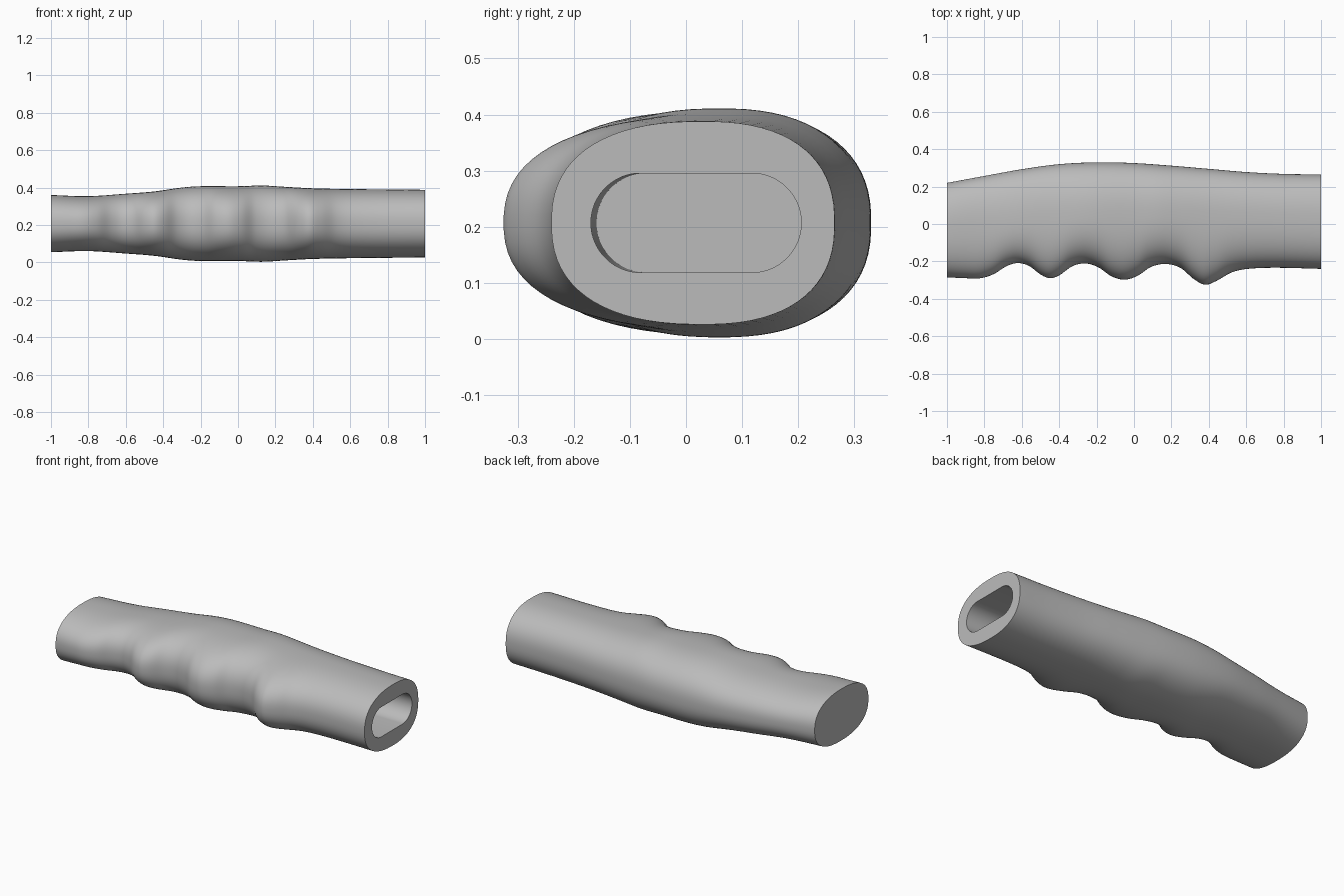
import bpy
import bmesh
import math

cube = bpy.data.objects.get("Cube")
if cube:
    bpy.data.objects.remove(cube, do_unlink=True)

SIDES = 72
RINGS = 140
MID_Z = 0.207
ROUNDNESS = 2.4

# Outline curves along the grip: (x, value)
FRONT = [(-1, -.285), (-.9, -.29), (-.82, -.29), (-.75, -.268), (-.68, -.225), (-.62, -.209),
         (-.56, -.225), (-.5, -.27), (-.45, -.29), (-.4, -.275), (-.33, -.226), (-.26, -.211),
         (-.19, -.232), (-.12, -.28), (-.05, -.298), (.02, -.277), (.09, -.23), (.17, -.214),
         (.25, -.236), (.32, -.295), (.38, -.325), (.44, -.305), (.52, -.26), (.6, -.241),
         (.75, -.234), (1, -.24)]
BACK = [(-1, .22), (-.8, .257), (-.6, .293), (-.4, .32), (-.2, .33), (0, .326),
        (.2, .312), (.4, .295), (.6, .278), (.8, .268), (1, .265)]
HALF_HEIGHT = [(-1, .153), (-.8, .147), (-.6, .16), (-.45, .172), (-.3, .193), (-.2, .2),
               (0, .2), (.13, .204), (.25, .197), (.4, .189), (.6, .185), (1, .181)]
SPINE = [(-1, -.03), (-.4, .04), (.1, .06), (1, .03)]


def sample(curve, x):
    """Smooth cubic interpolation through the points of a curve."""
    last = len(curve) - 1

    def slope(k):
        a, b = curve[max(k - 1, 0)], curve[min(k + 1, last)]
        return (b[1] - a[1]) / (b[0] - a[0])

    i = 0
    while i < last - 1 and x > curve[i + 1][0]:
        i += 1
    (x0, v0), (x1, v1) = curve[i], curve[i + 1]
    w = x1 - x0
    t = (x - x0) / w
    rise = t * t * (3 - 2 * t)
    return (v0 + (v1 - v0) * rise + w * slope(i) * t * (1 - t) ** 2
            - w * slope(i + 1) * t * t * (1 - t))


def rounded(v):
    return math.copysign(abs(v) ** (2 / ROUNDNESS), v)


ANGLES = [2 * math.pi * (i + 0.5) / SIDES for i in range(SIDES)]


def grip_loop(x):
    """Egg-like section: the front half follows the finger grooves."""
    spine, half = sample(SPINE, x), sample(HALF_HEIGHT, x)
    back, front = sample(BACK, x) - spine, spine - sample(FRONT, x)
    return [(x, spine + rounded(math.cos(a)) * (back if math.cos(a) > 0 else front),
             MID_Z + rounded(math.sin(a)) * half) for a in ANGLES]


def slot_loop(x, y):
    """Stadium-shaped section of the socket."""
    radius, straight = 0.0885, 0.099
    return [(x, y + math.copysign(straight, math.cos(a)) + radius * math.cos(a),
             MID_Z + radius * math.sin(a)) for a in ANGLES]


# Outer skin from closed end to open end, then into the socket
loops = [grip_loop(-1 + 2 * i / RINGS) for i in range(RINGS + 1)]
loops += [slot_loop(1, 0.018), slot_loop(-0.7, 0.028)]

bm = bmesh.new()
rings = [[bm.verts.new(p) for p in loop] for loop in loops]
for a, b in zip(rings, rings[1:]):
    for i in range(SIDES):
        j = (i + 1) % SIDES
        bm.faces.new((a[i], a[j], b[j], b[i]))
bm.faces.new(rings[0])
bm.faces.new(rings[-1])
bmesh.ops.recalc_face_normals(bm, faces=bm.faces)

mesh = bpy.data.meshes.new("handle_grip")
bm.to_mesh(mesh)
bm.free()
grip = bpy.data.objects.new("handle_grip", mesh)
bpy.context.collection.objects.link(grip)

# Plain grey material
grey = bpy.data.materials.new("grey")
grey.use_nodes = True
colour = (0.5, 0.5, 0.5, 1)
grey.diffuse_color = colour
grey.node_tree.nodes["Principled BSDF"].inputs["Base Color"].default_value = colour
mesh.materials.append(grey)

# Smooth skin with crisp end rims
bpy.ops.object.select_all(action="DESELECT")
grip.select_set(True)
bpy.context.view_layer.objects.active = grip
bpy.ops.object.shade_smooth_by_angle(angle=math.radians(40))
